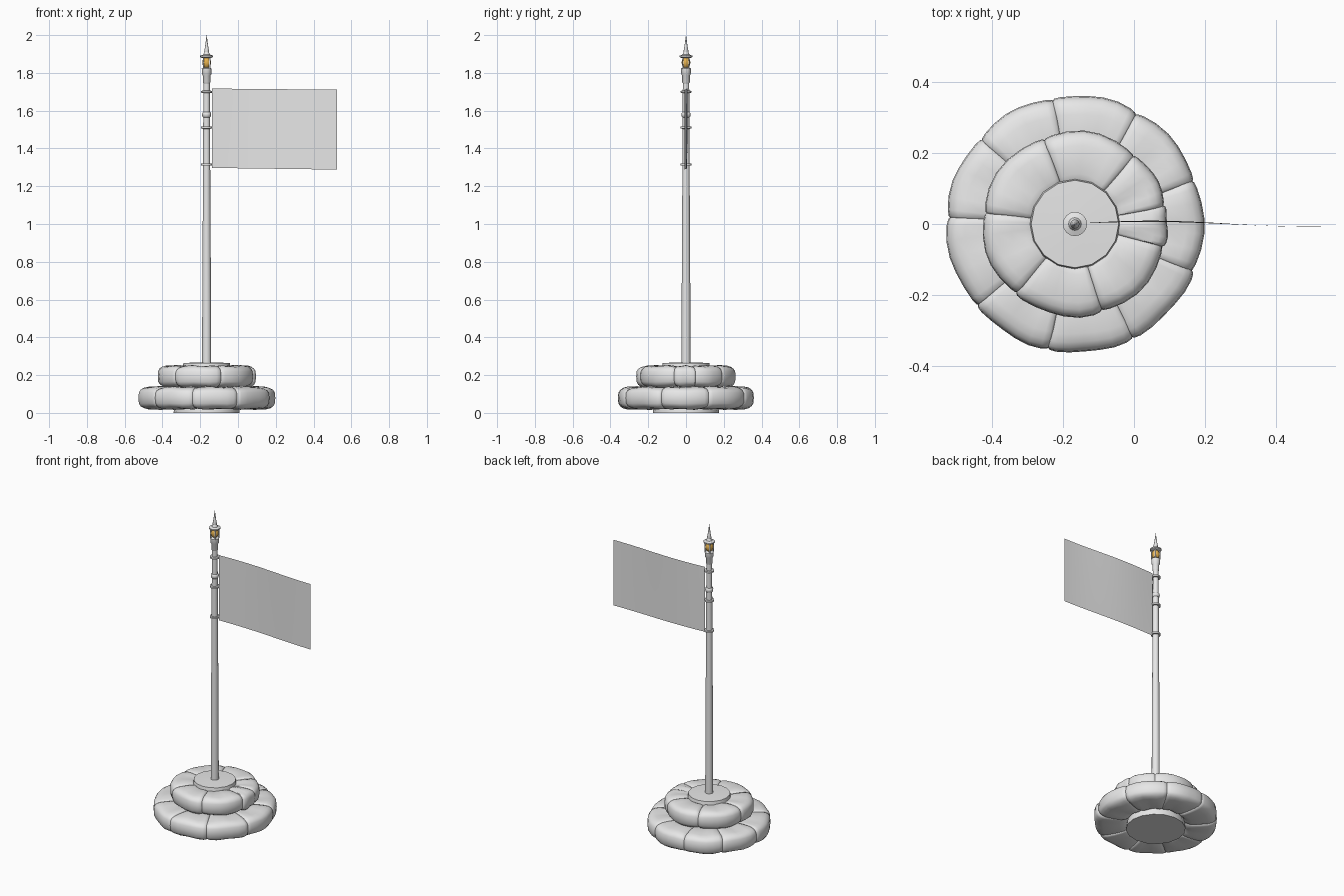
import bpy, bmesh, math, random
from mathutils import Vector

if "Cube" in bpy.data.objects:
    bpy.data.objects.remove(bpy.data.objects["Cube"])

random.seed(4)
CX = -0.166  # pole axis


def material(name, rgb):
    m = bpy.data.materials.new(name)
    m.diffuse_color = (*rgb, 1)
    m.use_nodes = True
    m.node_tree.nodes["Principled BSDF"].inputs["Base Color"].default_value = m.diffuse_color
    return m


GREY = material("pale grey", (0.8, 0.8, 0.8))
AMBER = material("amber glow", (0.8, 0.45, 0.08))


def finish(bm, name, mat, angle=40, at=(CX, 0, 0)):
    me = bpy.data.meshes.new(name)
    bmesh.ops.recalc_face_normals(bm, faces=bm.faces)
    bm.to_mesh(me)
    bm.free()
    me.materials.append(mat)
    ob = bpy.data.objects.new(name, me)
    ob.location = at
    bpy.context.collection.objects.link(ob)
    bpy.ops.object.select_all(action='DESELECT')
    ob.select_set(True)
    bpy.context.view_layer.objects.active = ob
    bpy.ops.object.shade_smooth_by_angle(angle=math.radians(angle))
    return ob


def skin(bm, rings):
    """Join equal rings of points into a capped tube."""
    loops = [[bm.verts.new(p) for p in r] for r in rings]
    n = len(loops[0])
    for a, b in zip(loops, loops[1:]):
        for i in range(n):
            bm.faces.new((a[i], a[(i + 1) % n], b[(i + 1) % n], b[i]))
    bm.faces.new(loops[0][::-1])
    bm.faces.new(loops[-1])


def lathe(name, profile, sides, mat=GREY, angle=40):
    bm = bmesh.new()
    skin(bm, [[(r * math.cos(2 * math.pi * i / sides),
                r * math.sin(2 * math.pi * i / sides), z) for i in range(sides)]
              for r, z in profile])
    return finish(bm, name, mat, angle)


def bag(bm, a0, a1, r_in, r_out, z0, z1):
    """Plump curved sandbag with pinched ends."""
    rings = []
    sides = 20
    rc, zc = (r_in + r_out) / 2, (z0 + z1) / 2
    hr, hz = (r_out - r_in) / 2, (z1 - z0) / 2
    phase = random.uniform(0, 6)
    for t, s in ((0, .82), (.03, .93), (.1, .98), (.25, 1), (.42, 1), (.58, 1),
                 (.75, 1), (.9, .98), (.97, .93), (1, .82)):
        a = math.radians(a0 + (a1 - a0) * t)
        ring = []
        for i in range(sides):
            u = 2 * math.pi * i / sides
            c, d = math.cos(u), math.sin(u)
            e = 0.62
            r = rc + hr * (0.35 + 0.65 * s) * math.copysign(abs(c) ** e, c)
            z = zc + hz * s * math.copysign(abs(d) ** e, d)
            z -= 0.003 * (1 + math.sin(9 * t + 2 * u + phase)) * d
            r -= 0.003 * (1 + math.sin(7 * t + phase))
            ring.append((r * math.cos(a), r * math.sin(a), z))
        rings.append(ring)
    skin(bm, rings)


def bag_ring(name, seams, *size):
    bm = bmesh.new()
    for a, b in zip(seams, seams[1:] + [seams[0] + 360]):
        bag(bm, a - 0.6, b + 0.6, *size)
    finish(bm, name, GREY, 50)


# Weighted base
bag_ring("lower_sandbags", [-22, 20, 61, 100, 138, 177, 220, 258, 297],
         0.165, 0.365, 0.016, 0.142)
bag_ring("upper_sandbags", [-73, -14, 11, 49, 110, 173, 230], 0.10, 0.264, 0.132, 0.253)
lathe("base_core", [(0.175, 0), (0.172, 0.03), (0.127, 0.24), (0.123, 0.264), (0.03, 0.268)], 16)

# Pole and its collars
lathe("pole", [(0.024, 0.25), (0.023, 0.6), (0.019, 1.3), (0.017, 1.76)], 16)
for z in (1.315, 1.51, 1.70):
    lathe("flag_ring", [(0.018, z - 0.006), (0.029, z - 0.005),
                        (0.029, z + 0.005), (0.018, z + 0.006)], 16)
lathe("pole_collar", [(0.018, 1.565), (0.023, 1.57), (0.024, 1.58), (0.023, 1.588), (0.018, 1.593)], 16)

# Lantern
lathe("lantern_base", [(0.017, 1.745), (0.020, 1.75), (0.020, 1.785), (0.025, 1.793),
                       (0.026, 1.822), (0.018, 1.828)], 16)
bulb = [(0.0225 * math.sin(math.pi * k / 10) + 0.0005, 1.855 - 0.031 * math.cos(math.pi * k / 10))
        for k in range(11)]
lathe("lantern_bulb", bulb, 16, AMBER)
bm = bmesh.new()
for k in range(4):
    a = math.pi / 4 + k * math.pi / 2
    x, y = 0.023 * math.cos(a), 0.023 * math.sin(a)
    skin(bm, [[(x + i * 0.003, y + j * 0.003, z) for i, j in ((-1, -1), (1, -1), (1, 1), (-1, 1))]
              for z in (1.82, 1.885)])
finish(bm, "lantern_posts", GREY)
lathe("lantern_cap", [(0.024, 1.879), (0.034, 1.884), (0.034, 1.891), (0.018, 1.897),
                      (0.012, 1.91)], 16)
lathe("spire", [(0.010, 1.90), (0.013, 1.915), (0.010, 1.93), (0.005, 1.965), (0.0005, 2.0)], 12)

# Flag cloth with a gentle wave
bm = bmesh.new()
NX, NZ = 20, 6
grid = []
for i in range(NX + 1):
    t = i / NX
    row = []
    for j in range(NZ + 1):
        v = j / NZ
        y = 0.009 * math.sin(0.3 + 4.6 * t) * (0.7 + 0.3 * v) + 0.002 * (v - 0.5) * t
        z = 1.297 - 0.009 * t + (0.42 + 0.003 * t) * v
        row.append(bm.verts.new((-0.138 + 0.663 * t, y, z)))
    grid.append(row)
for i in range(NX):
    for j in range(NZ):
        bm.faces.new((grid[i][j], grid[i + 1][j], grid[i + 1][j + 1], grid[i][j + 1]))
finish(bm, "flag", GREY, at=(0, 0, 0))
